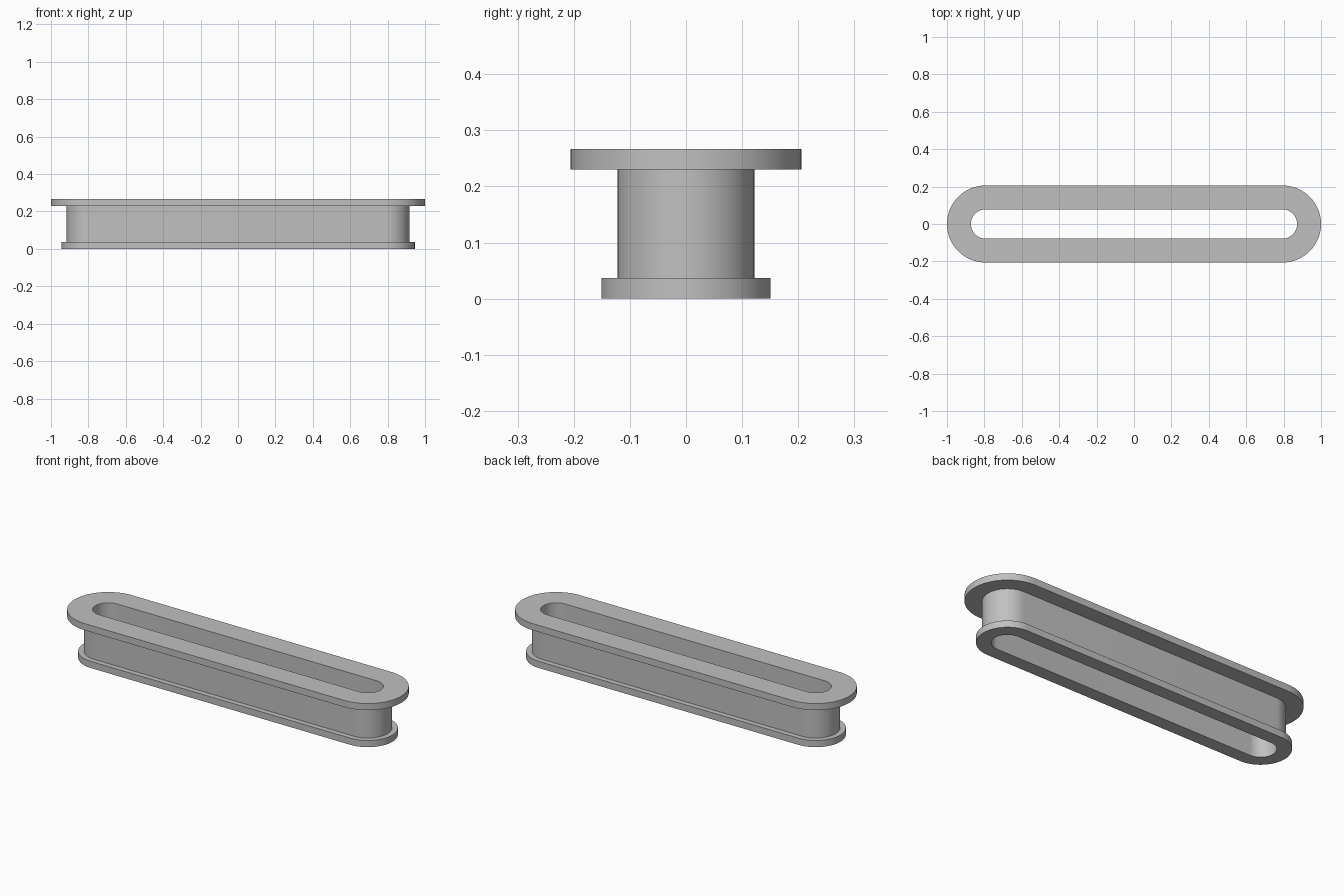
import bpy
import bmesh
from math import cos, sin, pi

cube = bpy.data.objects.get("Cube")
if cube:
    bpy.data.objects.remove(cube, do_unlink=True)

# Main sizes
HALF_STRAIGHT = 0.794
HOLE, WEB, LOWER, UPPER = 0.078, 0.122, 0.151, 0.206
LOWER_TOP, UPPER_BOTTOM, HEIGHT = 0.037, 0.23, 0.267
ARC_STEPS = 32

# One plain grey material
grey = bpy.data.materials.new("plain_grey")
grey.use_nodes = True
colour = (0.53, 0.53, 0.53, 1)
grey.diffuse_color = colour
grey.node_tree.nodes["Principled BSDF"].inputs["Base Color"].default_value = colour


def slot_loop(bm, radius, z):
    """Ring of vertices along a straight slot with round ends."""
    loop = []
    for side, start in ((1, -pi / 2), (-1, pi / 2)):
        for i in range(ARC_STEPS + 1):
            a = start + pi * i / ARC_STEPS
            loop.append(bm.verts.new((side * HALF_STRAIGHT + radius * cos(a),
                                      radius * sin(a), z)))
    return loop


# Wall section: lower flange, web, upper flange, straight bore
section = [
    (HOLE, 0), (LOWER, 0), (LOWER, LOWER_TOP), (WEB, LOWER_TOP),
    (WEB, UPPER_BOTTOM), (UPPER, UPPER_BOTTOM), (UPPER, HEIGHT), (HOLE, HEIGHT),
]

# Sweep the section around the slot
bm = bmesh.new()
loops = [slot_loop(bm, r, z) for r, z in section]
for k, low in enumerate(loops):
    high = loops[(k + 1) % len(loops)]
    for i in range(len(low)):
        j = (i + 1) % len(low)
        bm.faces.new((low[i], low[j], high[j], high[i]))
bmesh.ops.recalc_face_normals(bm, faces=bm.faces)

mesh = bpy.data.meshes.new("flanged_slot_sleeve")
bm.to_mesh(mesh)
bm.free()
mesh.materials.append(grey)
sleeve = bpy.data.objects.new("flanged_slot_sleeve", mesh)
bpy.context.collection.objects.link(sleeve)

# Smooth round ends, sharp rims
bpy.ops.object.select_all(action="DESELECT")
sleeve.select_set(True)
bpy.context.view_layer.objects.active = sleeve
bpy.ops.object.shade_smooth_by_angle(angle=pi / 6)
